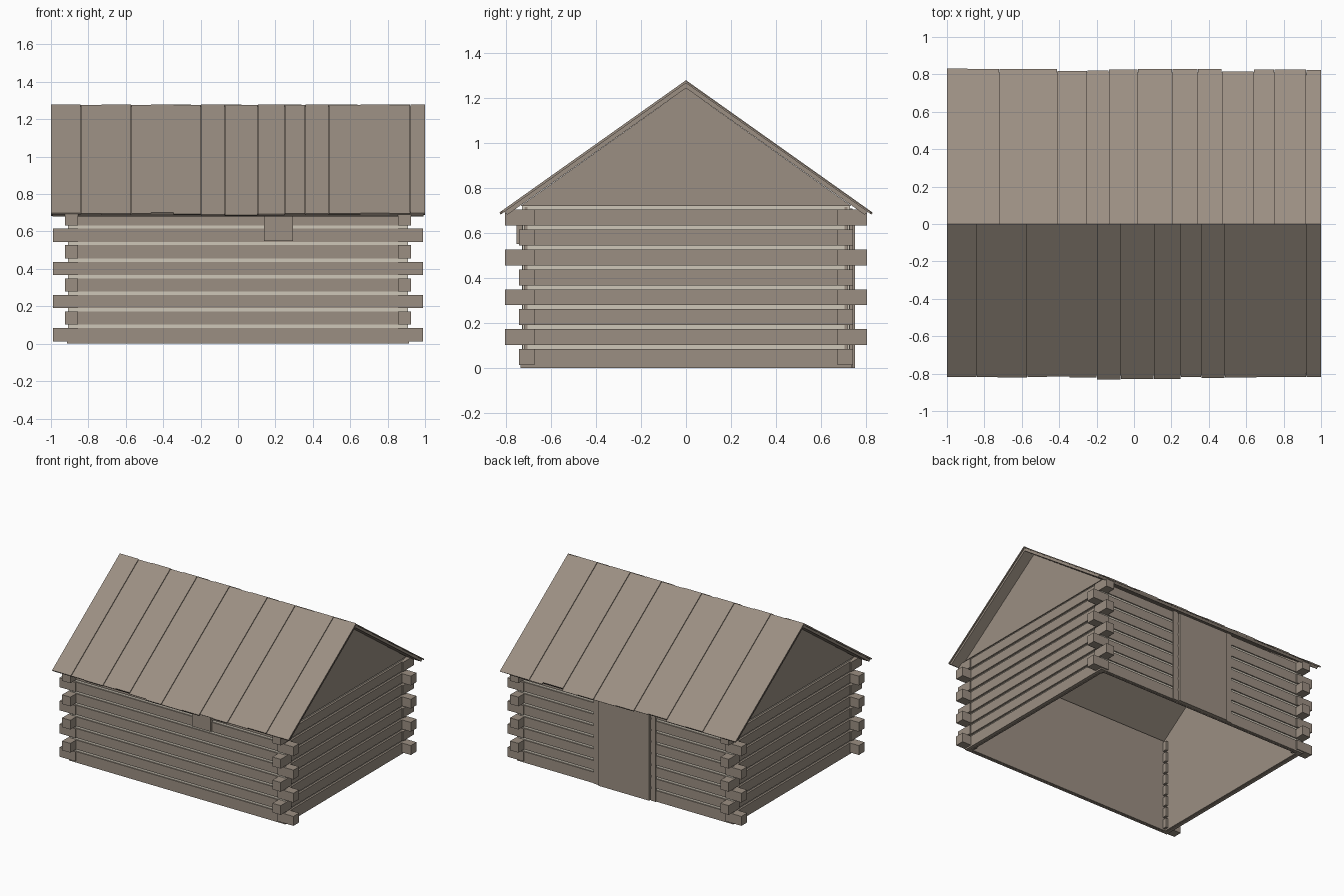
import bpy
import bmesh
import random

random.seed(4)
cube = bpy.data.objects.get("Cube")
if cube:
    bpy.data.objects.remove(cube, do_unlink=True)


def material(name, color):
    m = bpy.data.materials.new(name)
    m.use_nodes = True
    m.diffuse_color = (*color, 1)
    bsdf = m.node_tree.nodes["Principled BSDF"]
    bsdf.inputs["Base Color"].default_value = (*color, 1)
    bsdf.inputs["Roughness"].default_value = 0.9
    return m


WOOD = material("weathered wood", (0.33, 0.275, 0.225))
CHINK = material("pale chinking", (0.62, 0.57, 0.48))


def finish(name, bm, mat):
    bmesh.ops.recalc_face_normals(bm, faces=bm.faces)
    mesh = bpy.data.meshes.new(name)
    bm.to_mesh(mesh)
    bm.free()
    mesh.materials.append(mat)
    obj = bpy.data.objects.new(name, mesh)
    bpy.context.collection.objects.link(obj)
    return obj


def add_prism(bm, profile, x0, x1):
    """Extrude a (y, z) outline from x0 to x1."""
    a = [bm.verts.new((x0, y, z)) for y, z in profile]
    b = [bm.verts.new((x1, y, z)) for y, z in profile]
    bm.faces.new(a)
    bm.faces.new(b[::-1])
    for i in range(len(a)):
        j = (i + 1) % len(a)
        bm.faces.new((a[i], b[i], b[j], a[j]))


def add_box(bm, x0, x1, y0, y1, z0, z1):
    add_prism(bm, [(y0, z0), (y1, z0), (y1, z1), (y0, z1)], x0, x1)


def box(name, mat, *bounds):
    bm = bmesh.new()
    add_box(bm, *bounds)
    return finish(name, bm, mat)


def span(a, b, side):
    return sorted((a * side, b * side))


STEP = 0.0885
SLOPE = 0.709
levels = [(0 if i == 0 else i * STEP + 0.013, i * STEP + 0.084) for i in range(8)]

# Log walls: inner lining, chinking sheet and raised log faces
for side, label in ((-1, "front"), (1, "back")):
    box(label + "_wall_lining", WOOD, -0.9, 0.9, *span(0.705, 0.718, side), 0, 0.715)
    box(label + "_chinking", CHINK, -0.91, 0.91, *span(0.718, 0.728, side), 0.02, 0.705)
    bm = bmesh.new()
    for z0, z1 in levels:
        add_box(bm, -0.915, 0.915, *span(0.72, 0.736, side), z0, z1)
    finish(label + "_logs", bm, WOOD)

for side, label in ((-1, "right"), (1, "left")):
    box(label + "_wall_lining", WOOD, *span(0.875, 0.888, side), -0.72, 0.72, 0, 0.72)
    box(label + "_chinking", CHINK, *span(0.888, 0.9, side), -0.73, 0.73, 0.02, 0.72)
    bm = bmesh.new()
    for z0, z1 in levels:
        add_box(bm, *span(0.89, 0.915, side), -0.736, 0.736, z0, z1)
    finish(label + "_logs", bm, WOOD)
    # Gable board above the side wall
    bm = bmesh.new()
    add_prism(bm, [(-0.737, 0.72), (0.737, 0.72), (0, 1.245)], *span(0.88, 0.91, side))
    finish(label + "_gable", bm, WOOD)

# Crossed log ends at the four corners, alternating direction
for sx, xl in ((-1, "right"), (1, "left")):
    for sy, yl in ((-1, "front"), (1, "back")):
        bm = bmesh.new()
        for i, (z0, z1) in enumerate(levels):
            z0 = max(z0, 0.012)
            if i % 2 == 0:
                add_box(bm, *span(0.855, 0.99, sx), *span(0.675, 0.744, sy), z0, z1)
            else:
                add_box(bm, *span(0.855, 0.925, sx), *span(0.675, 0.805, sy), z0, z1)
        finish(f"{yl}_{xl}_log_ends", bm, WOOD)

# Roof deck: one bent slab
bm = bmesh.new()
edge = 0.81
add_prism(bm, [(-edge, 1.269 - SLOPE * edge), (0, 1.269), (edge, 1.269 - SLOPE * edge),
               (edge - 0.015, 1.245 - SLOPE * (edge - 0.015)), (0, 1.245),
               (0.015 - edge, 1.245 - SLOPE * (edge - 0.015))], -0.993, 0.993)
finish("roof_deck", bm, WOOD)

# Roof planks of uneven width and length
front_cuts = (-1, -.84, -.73, -.57, -.465, -.345, -.2, -.07, .105, .25,
              .36, .485, .655, .81, .92, 1)
back_cuts = (-1, -.89, -.72, -.575, -.41, -.25, -.135, .02, .205, .34,
             .47, .64, .75, .92, 1)
for side, label, cuts in ((-1, "front", front_cuts), (1, "back", back_cuts)):
    bm = bmesh.new()
    for i, (x0, x1) in enumerate(zip(cuts, cuts[1:])):
        top = 1.28 - 0.004 * (i % 2)
        end = random.uniform(0.815, 0.832)
        add_prism(bm, [(0, 1.267), (0, top), (side * end, top - SLOPE * end),
                       (side * (end - 0.006), 1.267 - SLOPE * (end - 0.006))],
                  x0 + (0.001 if i else 0), x1 - (0.001 if x1 < 1 else 0))
    finish(label + "_roof_planks", bm, WOOD)

# Back door with side jambs
box("door", WOOD, -0.215, 0.215, 0.73, 0.752, 0.0, 0.7)
for side, label in ((-1, "right"), (1, "left")):
    box(label + "_door_jamb", WOOD, *span(0.222, 0.262, side), 0.725, 0.742, 0, 0.71)

# Small shutter board under the front eave
box("front_shutter", WOOD, 0.14, 0.295, -0.754, -0.73, 0.55, 0.69)
